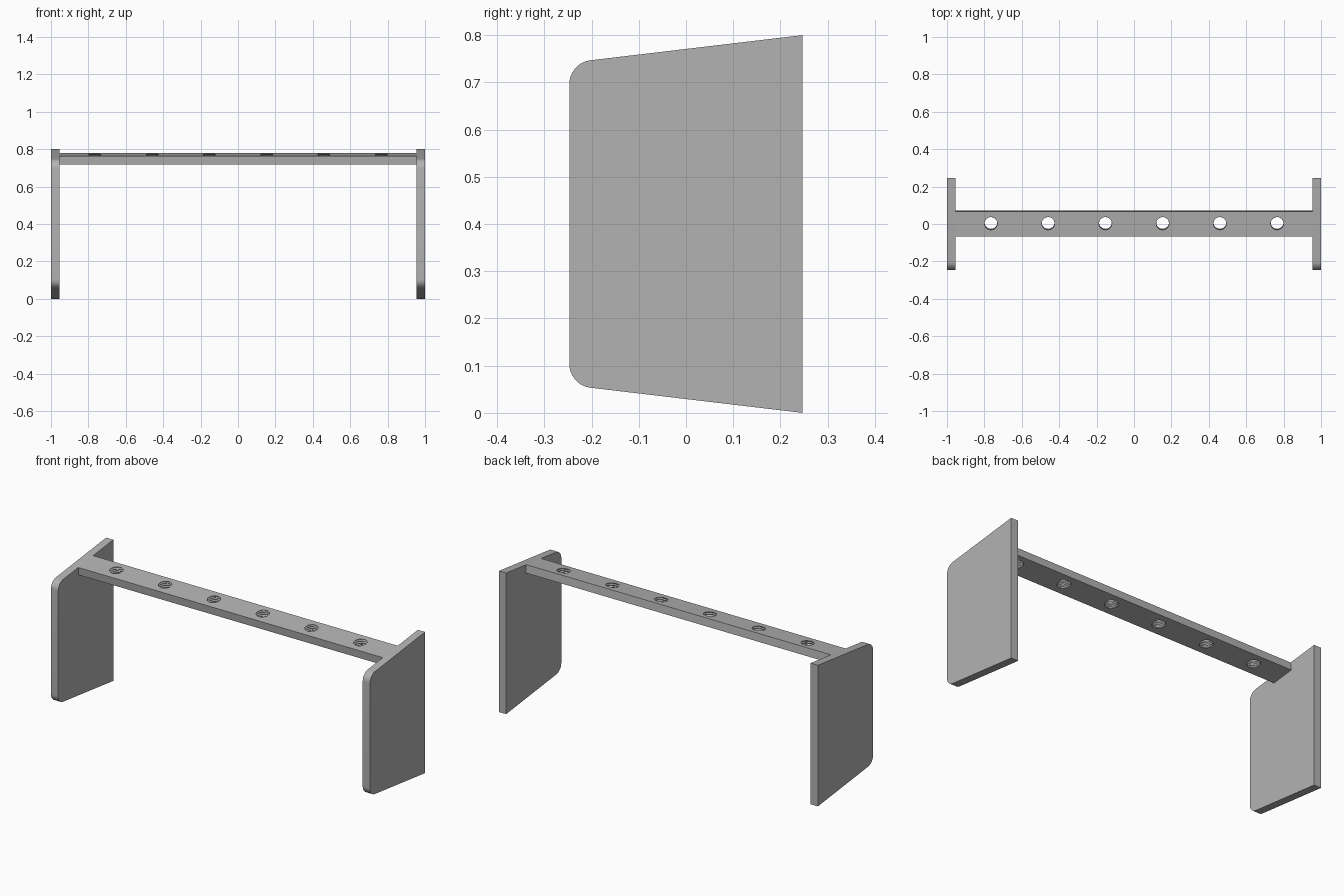
import bpy, bmesh, math
from mathutils import Matrix, Vector

cube = bpy.data.objects.get("Cube")
if cube:
    bpy.data.objects.remove(cube)

DEPTH, HEIGHT, THICK = 0.247, 0.80, 0.045
SLOPE = 0.1186
TILT = math.atan(SLOPE)
CORNER = 0.044

grey = bpy.data.materials.new("plain grey")
grey.use_nodes = True
colour = (0.45, 0.45, 0.45, 1)
grey.diffuse_color = colour
grey.node_tree.nodes["Principled BSDF"].inputs["Base Color"].default_value = colour


def add_object(name, bm):
    bmesh.ops.recalc_face_normals(bm, faces=bm.faces)
    mesh = bpy.data.meshes.new(name)
    bm.to_mesh(mesh)
    bm.free()
    mesh.materials.append(grey)
    obj = bpy.data.objects.new(name, mesh)
    bpy.context.collection.objects.link(obj)
    return obj


def smooth(obj, degrees):
    bpy.ops.object.select_all(action='DESELECT')
    obj.select_set(True)
    bpy.context.view_layer.objects.active = obj
    bpy.ops.object.shade_smooth_by_angle(angle=math.radians(degrees))


# Side panels: tapered outline, extruded, with two rounded front corners
def side_panel(name, x):
    drop = 2 * DEPTH * SLOPE
    outline = [(DEPTH, 0), (DEPTH, HEIGHT), (-DEPTH, HEIGHT - drop), (-DEPTH, drop)]
    bm = bmesh.new()
    face = bm.faces.new([bm.verts.new((x, y, z)) for y, z in outline])
    out = bmesh.ops.extrude_face_region(bm, geom=[face])
    moved = [v for v in out["geom"] if isinstance(v, bmesh.types.BMVert)]
    bmesh.ops.translate(bm, verts=moved, vec=(THICK, 0, 0))
    front = [e for e in bm.edges
             if abs(e.verts[0].co.x - e.verts[1].co.x) > THICK / 2
             and e.verts[0].co.y < 0]
    bmesh.ops.bevel(bm, geom=front, offset=CORNER, segments=10, profile=0.5,
                    affect='EDGES')
    smooth(add_object(name, bm), 20)


side_panel("left_side_panel", 1 - THICK)
side_panel("right_side_panel", -1)

# Crossbar: tilted so that its top lies flush with the sloping panel tops
top_middle = Vector((0, 0, HEIGHT - DEPTH * SLOPE))
place = Matrix.Translation(top_middle) @ Matrix.Rotation(TILT, 4, 'X')
bm = bmesh.new()
size = Matrix.Diagonal((2 * (1 - THICK), 0.135, THICK, 1))
bmesh.ops.create_cube(bm, size=1,
                      matrix=place @ Matrix.Translation((0, 0, -THICK / 2)) @ size)
bar = add_object("crossbar", bm)

# Threaded holes: a stack of ridged rings for each of the six positions
SEGMENTS, TURNS, PITCH = 32, 5, 0.011
bm = bmesh.new()
for i in range(6):
    x = (i - 2.5) * 0.306
    rings = []
    for k in range(2 * TURNS + 1):
        radius = 0.034 if k % 2 else 0.039
        z = 0.005 - k * PITCH / 2
        angles = [math.tau * s / SEGMENTS for s in range(SEGMENTS)]
        rings.append([bm.verts.new(place @ Vector((x + radius * math.cos(a),
                                                   0.003 + radius * math.sin(a), z)))
                      for a in angles])
    for a, b in zip(rings, rings[1:]):
        for s in range(SEGMENTS):
            t = (s + 1) % SEGMENTS
            bm.faces.new((a[s], a[t], b[t], b[s]))
    bm.faces.new(rings[0])
    bm.faces.new(rings[-1])
cutter = add_object("hole_cutter", bm)
cutter.hide_render = True

# Cut the holes, then discard the cutter
cut = bar.modifiers.new("holes", 'BOOLEAN')
cut.operation = 'DIFFERENCE'
cut.solver = 'EXACT'
cut.object = cutter
graph = bpy.context.evaluated_depsgraph_get()
result = bpy.data.meshes.new_from_object(bar.evaluated_get(graph))
bar.modifiers.clear()
bar.data = result
bpy.data.objects.remove(cutter)
smooth(bar, 20)
